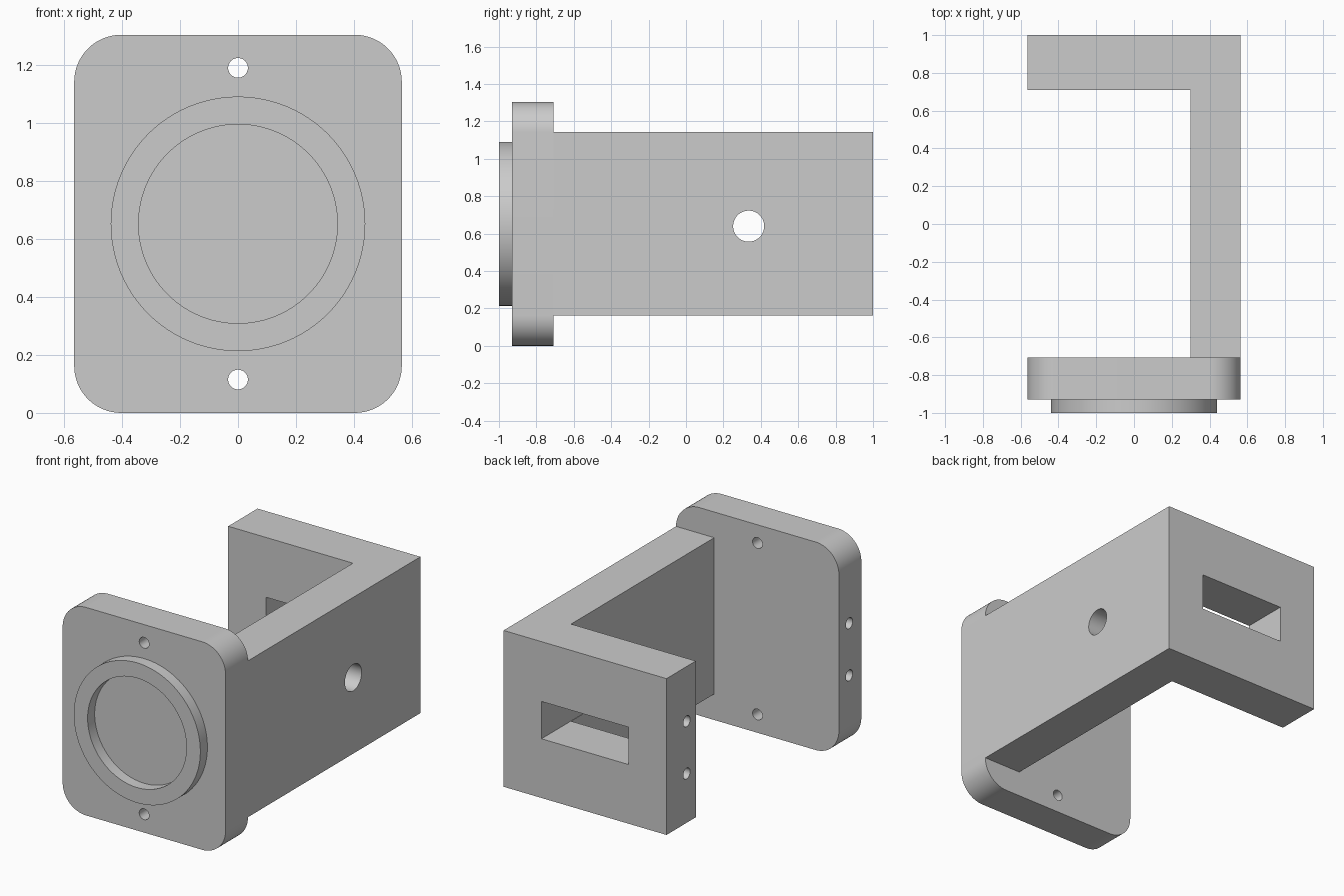
import bpy, bmesh, math
from mathutils import Matrix, Vector

if "Cube" in bpy.data.objects:
    bpy.data.objects.remove(bpy.data.objects["Cube"], do_unlink=True)

grey = bpy.data.materials.new("plain grey")
grey.use_nodes = True
grey.diffuse_color = (0.6, 0.6, 0.6, 1)
grey.node_tree.nodes["Principled BSDF"].inputs["Base Color"].default_value = (0.6, 0.6, 0.6, 1)

HALF = 0.565          # half width of plate and block
MID = 0.652           # height of the centre line


def make(name, bm):
    bmesh.ops.recalc_face_normals(bm, faces=bm.faces)
    mesh = bpy.data.meshes.new(name)
    bm.to_mesh(mesh)
    bm.free()
    mesh.materials.append(grey)
    obj = bpy.data.objects.new(name, mesh)
    bpy.context.collection.objects.link(obj)
    return obj


def prism(name, outline, move):
    """Extrude a closed outline of 3D points along a vector."""
    bm = bmesh.new()
    face = bm.faces.new([bm.verts.new(p) for p in outline])
    new = bmesh.ops.extrude_face_region(bm, geom=[face])["geom"]
    verts = [g for g in new if isinstance(g, bmesh.types.BMVert)]
    bmesh.ops.translate(bm, vec=move, verts=verts)
    return make(name, bm)


def cylinder(name, start, end, radius, segments=48):
    start, end = Vector(start), Vector(end)
    axis = end - start
    turn = axis.to_track_quat('Z', 'Y').to_matrix().to_4x4()
    bm = bmesh.new()
    bmesh.ops.create_cone(bm, cap_ends=True, segments=segments, radius1=radius, radius2=radius,
                          depth=axis.length, matrix=Matrix.Translation((start + end) / 2) @ turn)
    return make(name, bm)


def box(name, low, high):
    x, y, z = low
    outline = [(x, y, z), (high[0], y, z), (high[0], high[1], z), (x, high[1], z)]
    return prism(name, outline, (0, 0, high[2] - z))


def cut(obj, cutter):
    mod = obj.modifiers.new("cut", 'BOOLEAN')
    mod.operation = 'DIFFERENCE'
    mod.solver = 'EXACT'
    mod.object = cutter
    bpy.context.view_layer.objects.active = obj
    bpy.ops.object.modifier_apply(modifier=mod.name)
    bpy.data.objects.remove(cutter, do_unlink=True)


# Rounded front plate
radius, steps = 0.162, 16
outline = []
for i, (sx, sz) in enumerate([(1, 1), (-1, 1), (-1, -1), (1, -1)]):
    for k in range(steps + 1):
        a = (i + k / steps) * math.pi / 2
        outline.append((sx * (HALF - radius) + radius * math.cos(a), -0.93,
                        MID + sz * (MID - radius) + radius * math.sin(a)))
plate = prism("front_plate", outline, (0, 0.222, 0))

# Raised ring on the plate
ring = cylinder("front_ring", (0, -1, MID), (0, -0.93, MID), 0.439, 96)
cut(ring, cylinder("bore", (0, -1.1, MID), (0, -0.8, MID), 0.343, 96))

# L-shaped bracket: side wall and rear block
low, high = 0.163, 1.143
shape = [(0.3, -0.708), (HALF, -0.708), (HALF, 1), (-HALF, 1), (-HALF, 0.71), (0.3, 0.71)]
bracket = prism("bracket", [(x, y, low) for x, y in shape], (0, 0, high - low))

# Screw holes through the plate
for z in (0.115, 1.19):
    cut(plate, cylinder("hole", (0, -1.1, z), (0, -0.5, z), 0.034))

# Blind side holes in plate and rear block
for part, y in ((plate, -0.81), (bracket, 0.8)):
    for z in (0.472, 0.799):
        cut(part, cylinder("hole", (-0.7, y, z), (-0.315, y, z), 0.034))

# Wall hole and rear slot
cut(bracket, cylinder("hole", (0.1, 0.335, 0.64), (0.8, 0.335, 0.64), 0.083, 64))
cut(bracket, box("slot", (-0.302, 0.5, 0.534), (0.302, 1.2, 0.768)))

# Smooth round walls, keep edges sharp
for obj in (plate, ring, bracket):
    bpy.ops.object.select_all(action='DESELECT')
    obj.select_set(True)
    bpy.context.view_layer.objects.active = obj
    bpy.ops.object.shade_smooth_by_angle(angle=math.radians(30))
